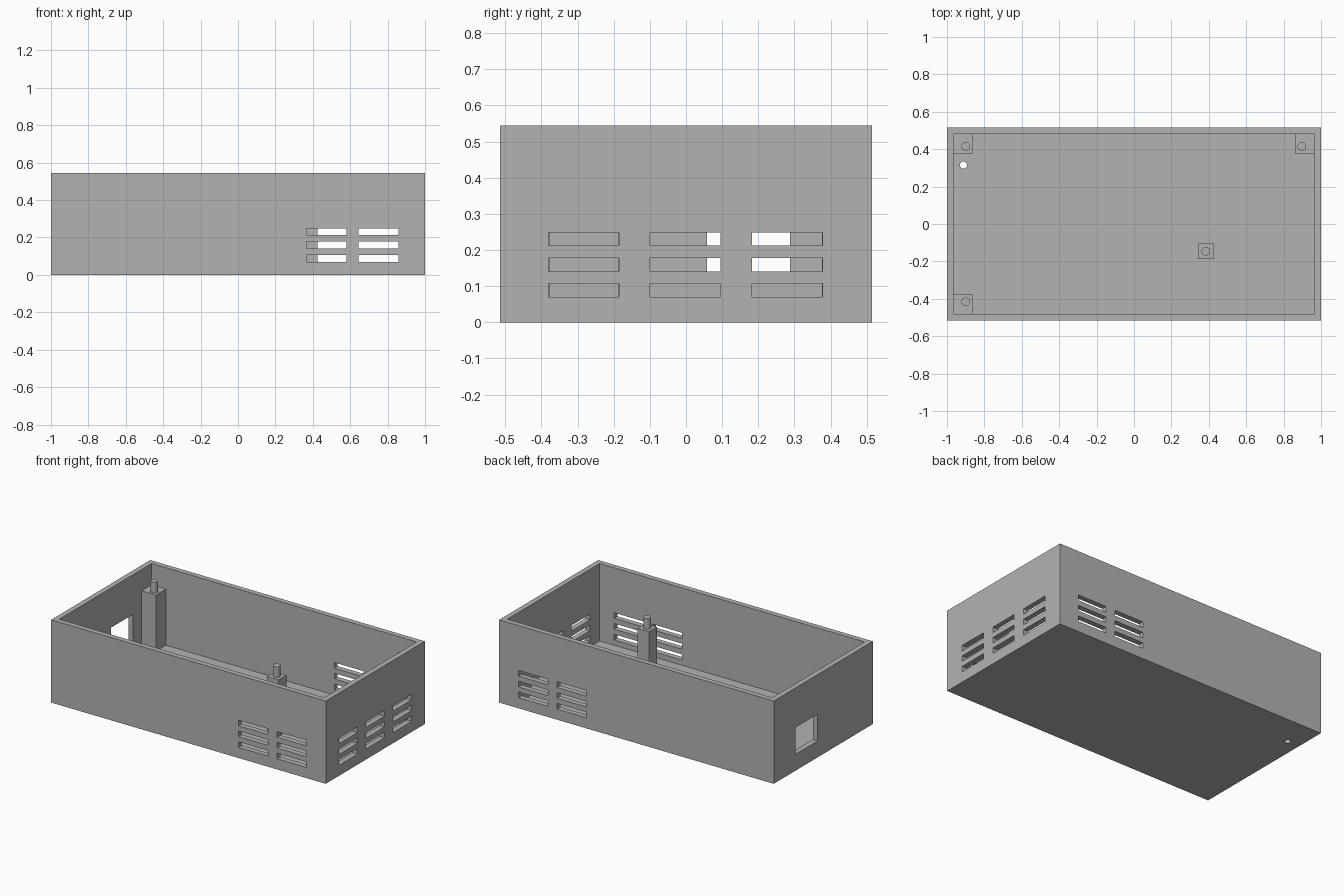
import bpy
import bmesh
from mathutils import Matrix, Vector

old = bpy.data.objects.get("Cube")
if old:
    bpy.data.objects.remove(old, do_unlink=True)

# Overall sizes
HX, HY, HEIGHT, WALL = 1.0, 0.515, 0.545, 0.035
POST_TOP, PEG_TOP, PEG_RADIUS = 0.405, 0.475, 0.023
IX, IY = HX - WALL, HY - WALL

grey = bpy.data.materials.new("plain grey")
grey.use_nodes = True
grey.diffuse_color = (0.45, 0.45, 0.45, 1)
grey.node_tree.nodes["Principled BSDF"].inputs["Base Color"].default_value = grey.diffuse_color


def add_box(bm, low, high):
    low, high = Vector(low), Vector(high)
    matrix = Matrix.Translation((low + high) / 2) @ Matrix.Diagonal((*(high - low), 1))
    bmesh.ops.create_cube(bm, size=1, matrix=matrix)


def add_cylinder(bm, x, y, radius, z0, z1):
    bmesh.ops.create_cone(bm, cap_ends=True, segments=32, radius1=radius, radius2=radius,
                          depth=z1 - z0, matrix=Matrix.Translation((x, y, (z0 + z1) / 2)))


def make_object(name, bm):
    mesh = bpy.data.meshes.new(name)
    bm.to_mesh(mesh)
    bm.free()
    mesh.materials.append(grey)
    obj = bpy.data.objects.new(name, mesh)
    bpy.context.collection.objects.link(obj)
    return obj


# Open tray
bm = bmesh.new()
add_box(bm, (-HX, -HY, 0), (HX, HY, HEIGHT))
case = make_object("case", bm)

bm = bmesh.new()
add_box(bm, (-IX, -IY, WALL), (IX, IY, HEIGHT + 0.2))
cavity = make_object("cavity_cutter", bm)

# Vent slots in the front, back and left walls
bm = bmesh.new()
for row in range(3):
    z0 = 0.07 + row * 0.071
    z1 = z0 + 0.037
    for side in (-1, 1):
        ya, yb = sorted((side * (IY - 0.02), side * (HY + 0.02)))
        for x in (0.365, 0.645):
            add_box(bm, (x, ya, z0), (x + 0.214, yb, z1))
    for y in (-0.38, -0.099, 0.183):
        add_box(bm, (IX - 0.02, y, z0), (HX + 0.02, y + 0.195, z1))

# Socket opening in the right wall and drain hole in the floor
add_box(bm, (-HX - 0.02, 0.058, 0.108), (-IX + 0.02, 0.288, 0.284))
add_cylinder(bm, -0.912, 0.315, 0.019, -0.02, WALL + 0.02)
openings = make_object("openings_cutter", bm)

for cutter in (cavity, openings):
    cutter.hide_render = True
    mod = case.modifiers.new(cutter.name, 'BOOLEAN')
    mod.operation = 'DIFFERENCE'
    mod.solver = 'EXACT'
    mod.object = cutter

# Bake the cuts, then drop the cutters
bpy.context.view_layer.update()
graph = bpy.context.evaluated_depsgraph_get()
cut_mesh = bpy.data.meshes.new_from_object(case.evaluated_get(graph))
case.modifiers.clear()
case.data = cut_mesh
for cutter in (cavity, openings):
    bpy.data.objects.remove(cutter, do_unlink=True)

# Support posts: centre, half size, peg centre
E = 0.052
posts = {
    "back_right": (-IX + E, IY - E, E, -0.9, 0.415),
    "back_left": (IX - E, IY - E, E, 0.897, 0.415),
    "front_right": (-IX + E, -IY + E, E, -0.9, -0.415),
    "middle": (0.384, -0.146, 0.041, 0.384, -0.146),
}
for name, (x, y, half, px, py) in posts.items():
    bm = bmesh.new()
    add_box(bm, (x - half, y - half, WALL - 0.005), (x + half, y + half, POST_TOP))
    make_object(name + "_post", bm)
    bm = bmesh.new()
    add_cylinder(bm, px, py, PEG_RADIUS, POST_TOP - 0.005, PEG_TOP)
    peg = make_object(name + "_peg", bm)
    for face in peg.data.polygons:
        face.use_smooth = abs(face.normal.z) < 0.5
    for edge in peg.data.edges:
        a, b = (peg.data.vertices[i].co.z for i in edge.vertices)
        edge.use_edge_sharp = abs(a - b) < 0.001
